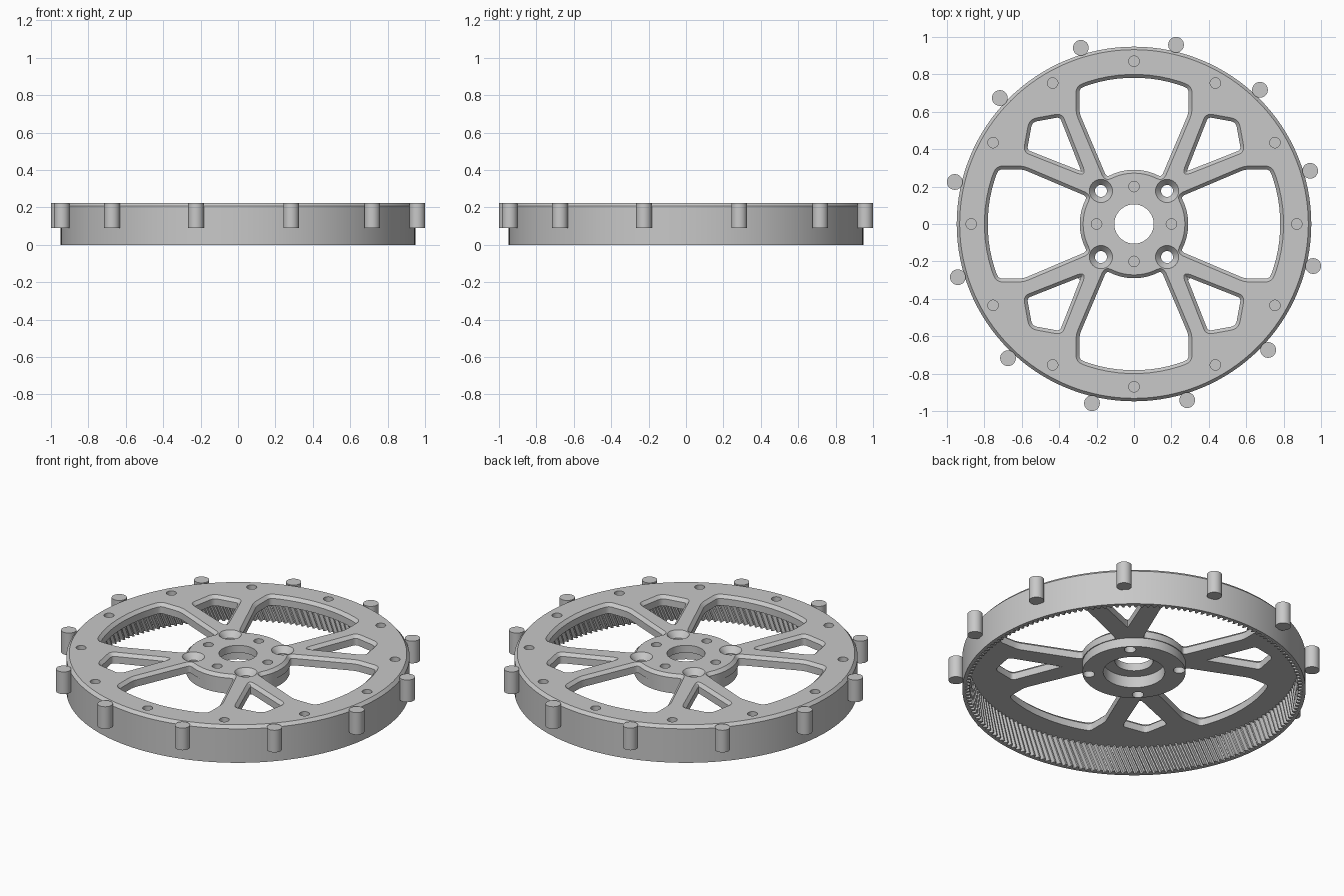
import bpy, bmesh
from math import pi, tau, sin, cos, radians
from mathutils import Vector, Matrix

if "Cube" in bpy.data.objects:
    bpy.data.objects.remove(bpy.data.objects["Cube"])

grey = bpy.data.materials.new("plain grey")
grey.use_nodes = True
colour = (0.58, 0.58, 0.58, 1)
grey.diffuse_color = colour
grey.node_tree.nodes["Principled BSDF"].inputs["Base Color"].default_value = colour

TOP, PLATE, HUB = 0.225, 0.165, 0.11   # top face, web underside, hub underside
CHAMFER = 0.018


def make(name, bm, angle=30):
    bm.normal_update()
    bmesh.ops.recalc_face_normals(bm, faces=bm.faces)
    if bm.calc_volume(signed=True) < 0:
        bmesh.ops.reverse_faces(bm, faces=bm.faces)
    mesh = bpy.data.meshes.new(name)
    bm.to_mesh(mesh)
    bm.free()
    ob = bpy.data.objects.new(name, mesh)
    mesh.materials.append(grey)
    bpy.context.collection.objects.link(ob)
    bpy.ops.object.select_all(action='DESELECT')
    ob.select_set(True)
    bpy.context.view_layer.objects.active = ob
    bpy.ops.object.shade_smooth_by_angle(angle=radians(angle))


def wall(bm, rings, closed=False):
    """Bridge equal-length rings of points; return the first and last loop."""
    loops = [[bm.verts.new(p) for p in ring] for ring in rings]
    pairs = list(zip(loops, loops[1:]))
    if closed:
        pairs.append((loops[-1], loops[0]))
    for a, b in pairs:
        for i in range(len(a)):
            j = (i + 1) % len(a)
            bm.faces.new((a[i], a[j], b[j], b[i]))
    return loops[0], loops[-1]


def flat(bm, loops):
    """Fill a level face bounded by an outer loop and hole loops."""
    edges = [bm.edges.get((loop[i - 1], loop[i])) for loop in loops for i in range(len(loop))]
    bmesh.ops.triangle_fill(bm, use_beauty=True, edges=edges, normal=(0, 0, 1))


def circle(r, z, n, x=0, y=0):
    return [(x + r * cos(tau * i / n), y + r * sin(tau * i / n), z) for i in range(n)]


def turned(bm, steps, n=128, x=0, y=0):
    return wall(bm, [circle(r, z, n, x, y) for r, z in steps])


def rounded(corners):
    """Outline from (x, y, fillet) corners."""
    out = []
    for i, (x, y, r) in enumerate(corners):
        p = Vector((x, y))
        if not r:
            out.append(p)
            continue
        a = Vector(corners[i - 1][:2]) - p
        b = Vector(corners[(i + 1) % len(corners)][:2]) - p
        a, b = p + a.normalized() * r, p + b.normalized() * r
        for k in range(6):
            t = k / 5
            out.append(a * (1 - t) ** 2 + p * 2 * t * (1 - t) + b * t * t)
    return out


def inset(points, d):
    """Move a counter-clockwise outline inward by d."""
    out = []
    for i, p in enumerate(points):
        e = (p - points[i - 1]).normalized()
        f = (points[(i + 1) % len(points)] - p).normalized()
        n, m = Vector((-e.y, e.x)), Vector((-f.y, f.x))
        out.append(p + (n + m) * d / (1 + n.dot(m)))
    return out


def window(bm, outline, angle):
    """Walls of an opening with a chamfered top edge."""
    turn = Matrix.Rotation(angle, 2)
    low = inset(outline, CHAMFER)
    steps = [(outline, TOP), (low, TOP - CHAMFER), (low, PLATE)]
    return wall(bm, [[(*(turn @ p), z) for p in pts] for pts, z in steps])


bm = bmesh.new()
top_loops, web_loops, hub_loops = [], [], []

# Rim, with a chamfered top edge and a hollow underside
rim = turned(bm, [(0.932, TOP), (0.948, TOP - 0.018), (0.948, 0), (0.932, 0), (0.932, PLATE)])
top_loops.append(rim[0])
web_loops.append(rim[1])

# Hub side, bore and the wider recess below it
hub = turned(bm, [(0.285, PLATE), (0.285, HUB)])
bore = turned(bm, [(0.105, TOP), (0.105, 0.18)])
recess = turned(bm, [(0.17, 0.18), (0.17, HUB)])
web_loops.append(hub[0])
top_loops.append(bore[0])
hub_loops += [hub[1], recess[1]]
flat(bm, [recess[0], bore[1]])

# Large openings between the spoke pairs, small ones within each pair
large = [(0.155, 0.224, 0.045), (0.31, 0.59, 0.03), (0.31, 0.737, 0.035)]
large += [(0.80 * sin(a), 0.80 * cos(a), 0) for a in (radians(18 - 4 * k) for k in range(10))]
large += [(-x, y, r) for x, y, r in reversed(large[:3])]
large += [(0.272 * sin(a), 0.272 * cos(a), 0) for a in (radians(-24 + 6 * k) for k in range(9))]
small = [(0.25, 0.25, 0.06), (0.592, 0.385, 0.035), (0.56, 0.56, 0.04), (0.385, 0.592, 0.035)]
for k in range(4):
    for outline in (large, small):
        upper, lower = window(bm, rounded(outline), k * pi / 2)
        top_loops.append(upper)
        web_loops.append(lower)

# Countersunk bolt holes
for k in range(4):
    a = pi / 4 + k * pi / 2
    upper, lower = turned(bm, [(0.062, TOP), (0.032, TOP - 0.035), (0.032, HUB)],
                          32, 0.25 * cos(a), 0.25 * sin(a))
    top_loops.append(upper)
    hub_loops.append(lower)

# Shallow round holes
spots = [(0.2, k * tau / 4) for k in range(4)] + [(0.87, k * tau / 12) for k in range(12)]
for r, a in spots:
    upper, lower = turned(bm, [(0.028, TOP), (0.028, TOP - 0.03)], 24, r * cos(a), r * sin(a))
    top_loops.append(upper)
    bm.faces.new(lower)

for loops in (top_loops, web_loops, hub_loops):
    flat(bm, loops)
make("wheel_body", bm)

# Slanted gear teeth inside the rim
TEETH = 168


def tooth_ring(z, twist):
    radii = (0.93, 0.93, 0.908, 0.908)
    n = TEETH * 4
    return [(radii[i % 4] * cos(tau * i / n + twist),
             radii[i % 4] * sin(tau * i / n + twist), z) for i in range(n)]


bm = bmesh.new()
n = TEETH * 4
wall(bm, [circle(0.933, 0, n), tooth_ring(0, 0), tooth_ring(PLATE + 0.002, 0.07),
          circle(0.933, PLATE + 0.002, n)], closed=True)
make("inner_teeth", bm, 20)

# Pins around the rim
for k in range(12):
    a = radians(16.8 + 30 * k)
    bm = bmesh.new()
    ends = turned(bm, [(0.042, 0.09), (0.042, TOP)], 32, 0.984 * cos(a), 0.984 * sin(a))
    for end in ends:
        bm.faces.new(end)
    make(f"rim_pin_{k + 1}", bm)
